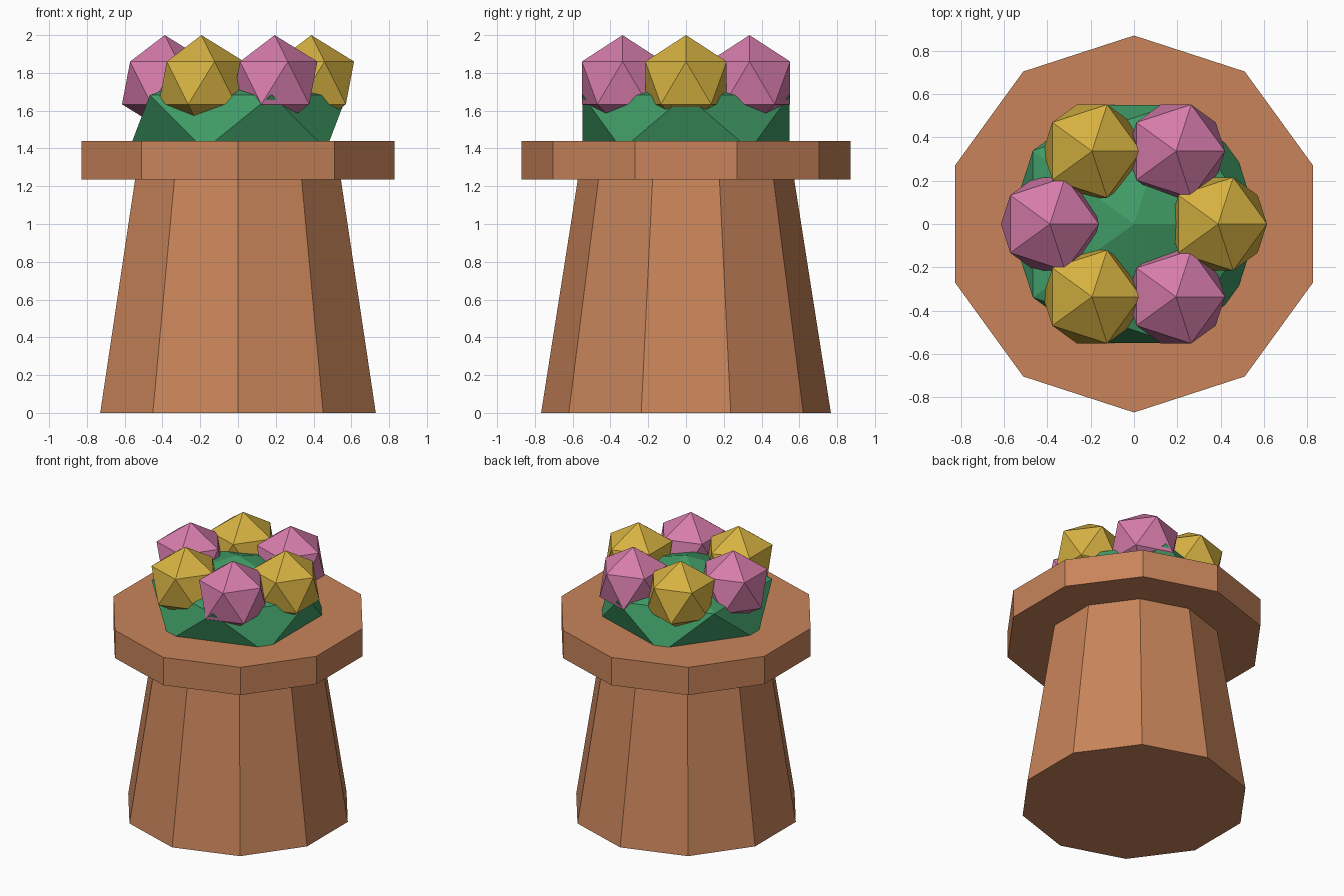
import bpy, bmesh, math
from mathutils import Matrix

if "Cube" in bpy.data.objects:
    bpy.data.objects.remove(bpy.data.objects["Cube"])


def material(name, rgb):
    # sRGB 0-255 to linear
    lin = [((c / 255 + 0.055) / 1.055) ** 2.4 for c in rgb]
    m = bpy.data.materials.new(name)
    m.diffuse_color = (*lin, 1)
    m.use_nodes = True
    m.node_tree.nodes["Principled BSDF"].inputs["Base Color"].default_value = m.diffuse_color
    return m


terracotta = material("terracotta", (200, 132, 90))
green = material("leaf green", (64, 155, 102))
pink = material("petal pink", (214, 124, 171))
yellow = material("petal yellow", (214, 178, 66))


def add(name, bm, mat):
    mesh = bpy.data.meshes.new(name)
    bm.to_mesh(mesh)
    bm.free()
    mesh.materials.append(mat)
    ob = bpy.data.objects.new(name, mesh)
    bpy.context.collection.objects.link(ob)
    return ob


def drum(name, r_bottom, r_top, z0, z1, mat):
    # ten-sided tapered drum with a corner pointing to the front
    bm = bmesh.new()
    bmesh.ops.create_cone(bm, cap_ends=True, segments=10, radius1=r_bottom,
                          radius2=r_top, depth=z1 - z0,
                          matrix=Matrix.Translation((0, 0, (z0 + z1) / 2)))
    return add(name, bm, mat)


def ball(name, r, center, mat, squash=1.0):
    # plain icosahedron, optionally flattened
    bm = bmesh.new()
    bmesh.ops.create_icosphere(bm, subdivisions=1, radius=r)
    bmesh.ops.transform(bm, verts=bm.verts, matrix=Matrix.Translation(center)
                        @ Matrix.Diagonal((1, 1, squash, 1)))
    return add(name, bm, mat)


# Pot
drum("pot_body", 0.767, 0.573, 0, 1.235, terracotta)
drum("pot_rim", 0.87, 0.87, 1.235, 1.44, terracotta)

# Plant
ball("foliage", 0.645, (0, 0, 1.538), green, 0.5)

# Ring of flowers in alternating colours
for i in range(6):
    a = math.radians(60 * i)
    ball(f"flower_{i + 1}", 0.253,
         (0.388 * math.cos(a), 0.388 * math.sin(a), 1.747),
         pink if i % 2 else yellow)
